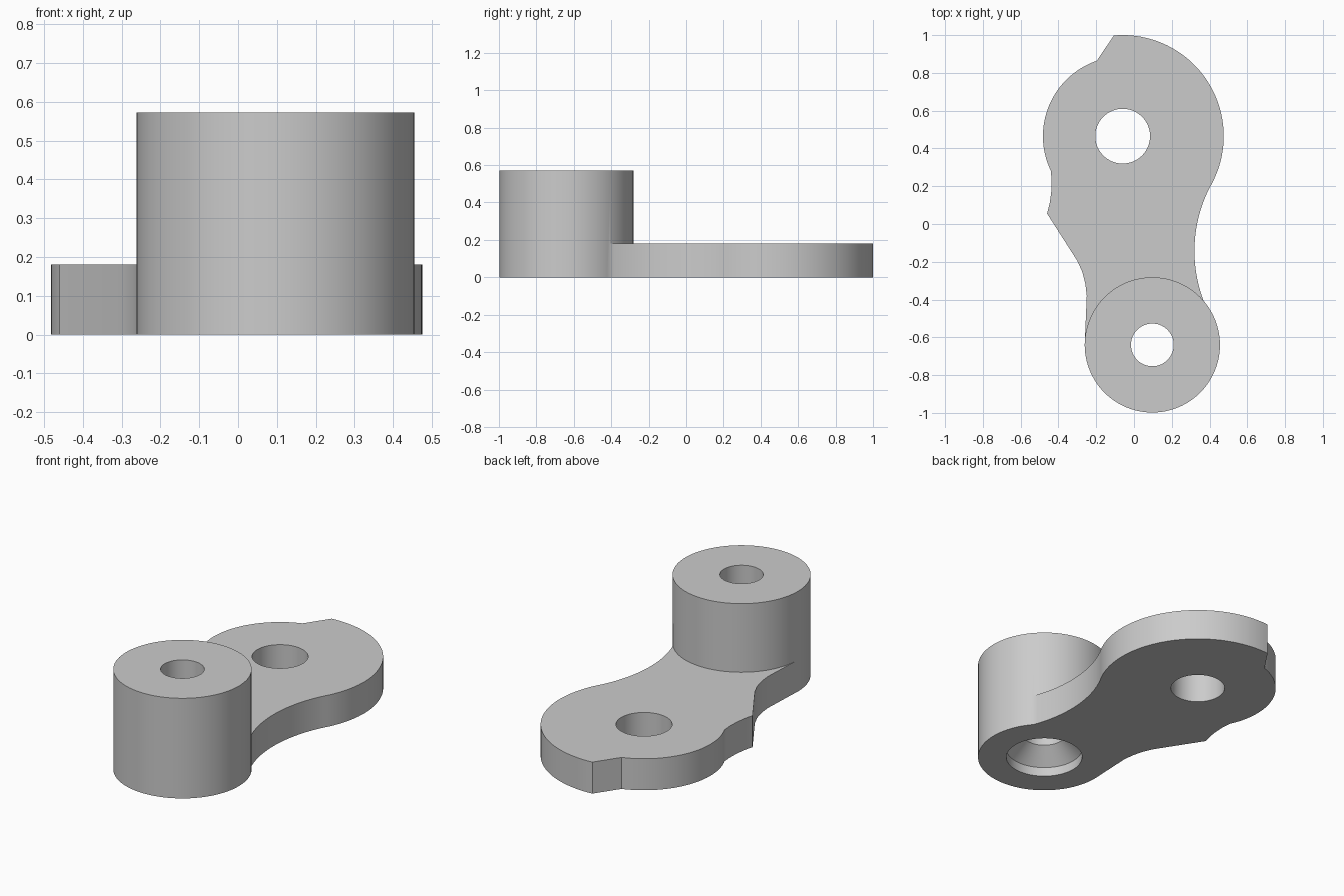
import bpy
import bmesh
from math import radians, cos, sin

cube = bpy.data.objects.get("Cube")
if cube:
    bpy.data.objects.remove(cube, do_unlink=True)

PIVOT = (-0.06, 0.465)
BOSS = (0.097, -0.64)
BOSS_R = 0.358
PLATE_H = 0.18
BOSS_H = 0.572

grey = bpy.data.materials.new("plain grey")
grey.use_nodes = True
colour = (0.6, 0.6, 0.6, 1)
grey.diffuse_color = colour
grey.node_tree.nodes["Principled BSDF"].inputs["Base Color"].default_value = colour


def arc(centre, r, start, end, steps):
    """Points along an arc, angles in degrees."""
    angles = [radians(start + (end - start) * i / steps) for i in range(steps + 1)]
    return [(centre[0] + r * cos(a), centre[1] + r * sin(a)) for a in angles]


def finish(name, bm):
    bmesh.ops.recalc_face_normals(bm, faces=bm.faces)
    mesh = bpy.data.meshes.new(name)
    bm.to_mesh(mesh)
    bm.free()
    mesh.materials.append(grey)
    obj = bpy.data.objects.new(name, mesh)
    bpy.context.collection.objects.link(obj)
    return obj


def prism(name, outline, height):
    bm = bmesh.new()
    face = bm.faces.new([bm.verts.new((x, y, 0)) for x, y in outline])
    top = bmesh.ops.extrude_face_region(bm, geom=[face])["geom"]
    verts = [v for v in top if isinstance(v, bmesh.types.BMVert)]
    bmesh.ops.translate(bm, verts=verts, vec=(0, 0, height))
    return finish(name, bm)


def turned(name, centre, profile, sides=96):
    """Closed solid from stacked rings of (radius, z)."""
    bm = bmesh.new()
    rings = [[bm.verts.new((x, y, z)) for x, y in arc(centre, r, 0, 360, sides)[:-1]]
             for r, z in profile]
    for low, high in zip(rings, rings[1:]):
        for i in range(sides):
            j = (i + 1) % sides
            bm.faces.new((low[i], low[j], high[j], high[i]))
    bm.faces.new(rings[0])
    bm.faces.new(rings[-1])
    return finish(name, bm)


def combine(target, other, operation):
    mod = target.modifiers.new(operation.title(), "BOOLEAN")
    mod.operation = operation
    mod.solver = "EXACT"
    mod.object = other
    bpy.ops.object.select_all(action="DESELECT")
    target.select_set(True)
    bpy.context.view_layer.objects.active = target
    bpy.ops.object.modifier_apply(modifier=mod.name)
    bpy.data.objects.remove(other, do_unlink=True)


# Plate outline: wide lobe, concave waist, boss end, worn left edge
outline = arc(PIVOT, 0.535, 95, -28.5, 48)
outline += arc((1.06, -0.143), 0.74, 151.5, 207, 28)[1:]
outline += [(0.1, -0.7), (-0.261, -0.64)]
outline += [(-0.255, -0.5), (-0.25, -0.38), (-0.257, -0.32), (-0.273, -0.255), (-0.3, -0.195)]
outline += [(-0.46, 0.055), (-0.446, 0.11), (-0.438, 0.17), (-0.436, 0.23), (-0.44, 0.28)]
outline += arc(PIVOT, 0.422, 206, 109, 32)
link = prism("link_plate", outline, PLATE_H)

# Tall round boss
boss = turned("boss", BOSS, [(BOSS_R, 0), (BOSS_R, BOSS_H)])
combine(link, boss, "UNION")

# Pivot hole, and boss bore with a countersink underneath
pivot_hole = turned("pivot_hole", PIVOT, [(0.145, -0.1), (0.145, 0.3)])
bore = turned("bore", BOSS, [(0.205, -0.1), (0.205, 0.053), (0.113, 0.14), (0.113, 0.7)])
for cutter in (pivot_hole, bore):
    cutter.hide_render = True
    combine(link, cutter, "DIFFERENCE")

link.select_set(True)
bpy.context.view_layer.objects.active = link
bpy.ops.object.shade_smooth_by_angle(angle=radians(25))
